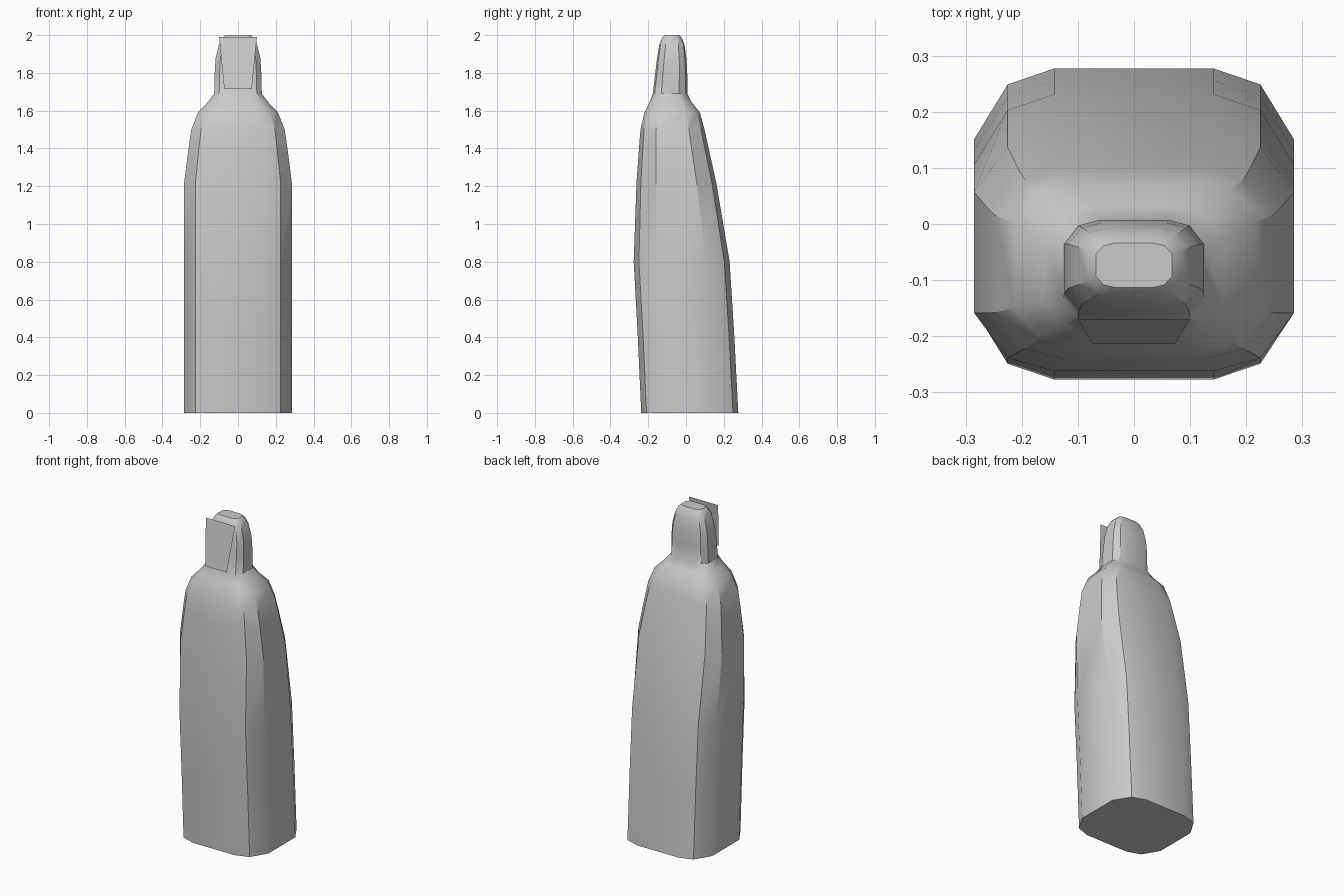
import bpy, bmesh, math

if "Cube" in bpy.data.objects:
    bpy.data.objects.remove(bpy.data.objects["Cube"])


def make_object(name, bm):
    bmesh.ops.recalc_face_normals(bm, faces=bm.faces)
    mesh = bpy.data.meshes.new(name)
    bm.to_mesh(mesh)
    bm.free()
    obj = bpy.data.objects.new(name, mesh)
    bpy.context.collection.objects.link(obj)
    return obj


# Quarter of the chamfered cross-section, as fractions of half width and half depth
QUARTER = [(1.0, 0.51), (0.79, 0.89), (0.5, 1.0)]
SECTION = (QUARTER
           + [(-x, y) for x, y in reversed(QUARTER)]
           + [(-x, -y) for x, y in QUARTER]
           + [(x, -y) for x, y in reversed(QUARTER)])

# Robed body and head: height, half width, front y, back y
RINGS = [
    (0.00, 0.285, -0.237, 0.277),
    (0.42, 0.285, -0.256, 0.255),
    (0.80, 0.285, -0.277, 0.231),
    (1.22, 0.285, -0.262, 0.160),
    (1.40, 0.262, -0.249, 0.120),
    (1.50, 0.247, -0.241, 0.098),
    (1.59, 0.212, -0.220, 0.074),
    (1.645, 0.160, -0.193, 0.030),
    (1.69, 0.126, -0.176, 0.007),
    (1.79, 0.124, -0.164, 0.007),
    (1.88, 0.118, -0.153, 0.002),
    (1.95, 0.101, -0.141, -0.008),
    (1.985, 0.083, -0.127, -0.022),
    (2.00, 0.068, -0.113, -0.034),
]

bm = bmesh.new()
loops = []
for z, w, front, back in RINGS:
    cy, d = (front + back) / 2, (back - front) / 2
    loops.append([bm.verts.new((x * w, cy + y * d, z)) for x, y in SECTION])
n = len(SECTION)
for a, b in zip(loops, loops[1:]):
    for i in range(n):
        j = (i + 1) % n
        bm.faces.new((a[i], a[j], b[j], b[i]))
bm.faces.new(loops[0])
bm.faces.new(loops[-1])
body = make_object("robed_body", bm)
bpy.context.view_layer.objects.active = body
body.select_set(True)
bpy.ops.object.shade_smooth_by_angle(angle=math.radians(32))

# Thin face plate floating in front of the head
bm = bmesh.new()
bm.faces.new([bm.verts.new(p) for p in (
    (-0.073, -0.214, 1.715), (0.073, -0.214, 1.715),
    (0.100, -0.170, 1.990), (-0.100, -0.170, 1.990))])
plate = make_object("face_plate", bm)
if plate.data.polygons[0].normal.y > 0:
    plate.data.flip_normals()
